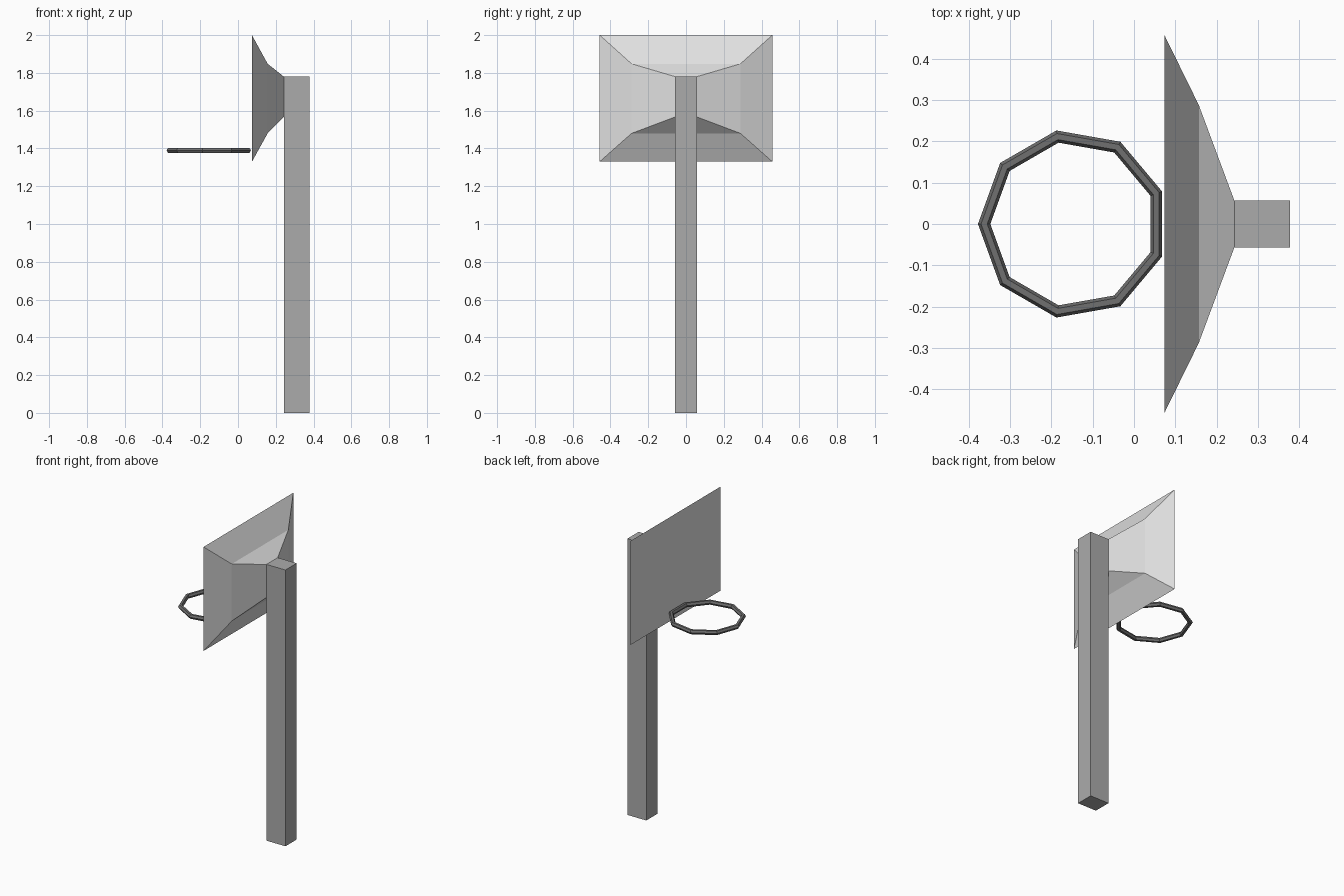
import bpy, bmesh, math
from mathutils import Vector

cube = bpy.data.objects.get("Cube")
if cube:
    bpy.data.objects.remove(cube, do_unlink=True)


def material(name, value):
    mat = bpy.data.materials.new(name)
    mat.use_nodes = True
    color = (value, value, value, 1)
    mat.diffuse_color = color
    mat.node_tree.nodes["Principled BSDF"].inputs["Base Color"].default_value = color
    return mat


def loft(name, rings, mat, closed=False):
    """Skin a list of matching point loops, capped or joined end to start."""
    bm = bmesh.new()
    loops = [[bm.verts.new(p) for p in ring] for ring in rings]
    pairs = list(zip(loops, loops[1:]))
    if closed:
        pairs.append((loops[-1], loops[0]))
    else:
        bm.faces.new(loops[0])
        bm.faces.new(loops[-1])
    for a, b in pairs:
        for i in range(len(a)):
            j = (i + 1) % len(a)
            bm.faces.new((a[i], a[j], b[j], b[i]))
    bmesh.ops.recalc_face_normals(bm, faces=bm.faces)
    mesh = bpy.data.meshes.new(name)
    bm.to_mesh(mesh)
    bm.free()
    mesh.materials.append(mat)
    obj = bpy.data.objects.new(name, mesh)
    bpy.context.collection.objects.link(obj)
    return obj


def rectangle(x, half_width, bottom, top):
    w = half_width
    return [(x, -w, bottom), (x, w, bottom), (x, w, top), (x, -w, top)]


light_grey = material("light grey", 0.75)
mid_grey = material("mid grey", 0.41)
dark_grey = material("dark grey", 0.16)

# Square post
POST_FRONT, POST_BACK, POST_TOP, POST_HALF = 0.243, 0.378, 1.78, 0.057
loft("post", [rectangle(x, POST_HALF, 0, POST_TOP) for x in (POST_FRONT, POST_BACK)], mid_grey)

# Backboard with a tapered back that narrows to the post
loft("backboard", [
    rectangle(0.074, 0.457, 1.33, 2.0),
    rectangle(0.157, 0.288, 1.48, 1.848),
    rectangle(POST_FRONT, POST_HALF, 1.567, POST_TOP),
], light_grey)

# Nine-sided hoop with a six-sided tube
SIDES, TUBE_SIDES, RADIUS, TUBE = 9, 6, 0.215, 0.015
center = Vector((-0.148, 0, 1.39))
hoop = []
for i in range(SIDES):
    a = math.pi + math.tau * i / SIDES
    outward = Vector((math.cos(a), math.sin(a), 0))
    section = []
    for k in range(TUBE_SIDES):
        t = math.tau * k / TUBE_SIDES
        rise = Vector((0, 0, TUBE * math.sin(t)))
        section.append(center + outward * (RADIUS + TUBE * math.cos(t)) + rise)
    hoop.append(section)
loft("hoop", hoop, dark_grey, closed=True)
